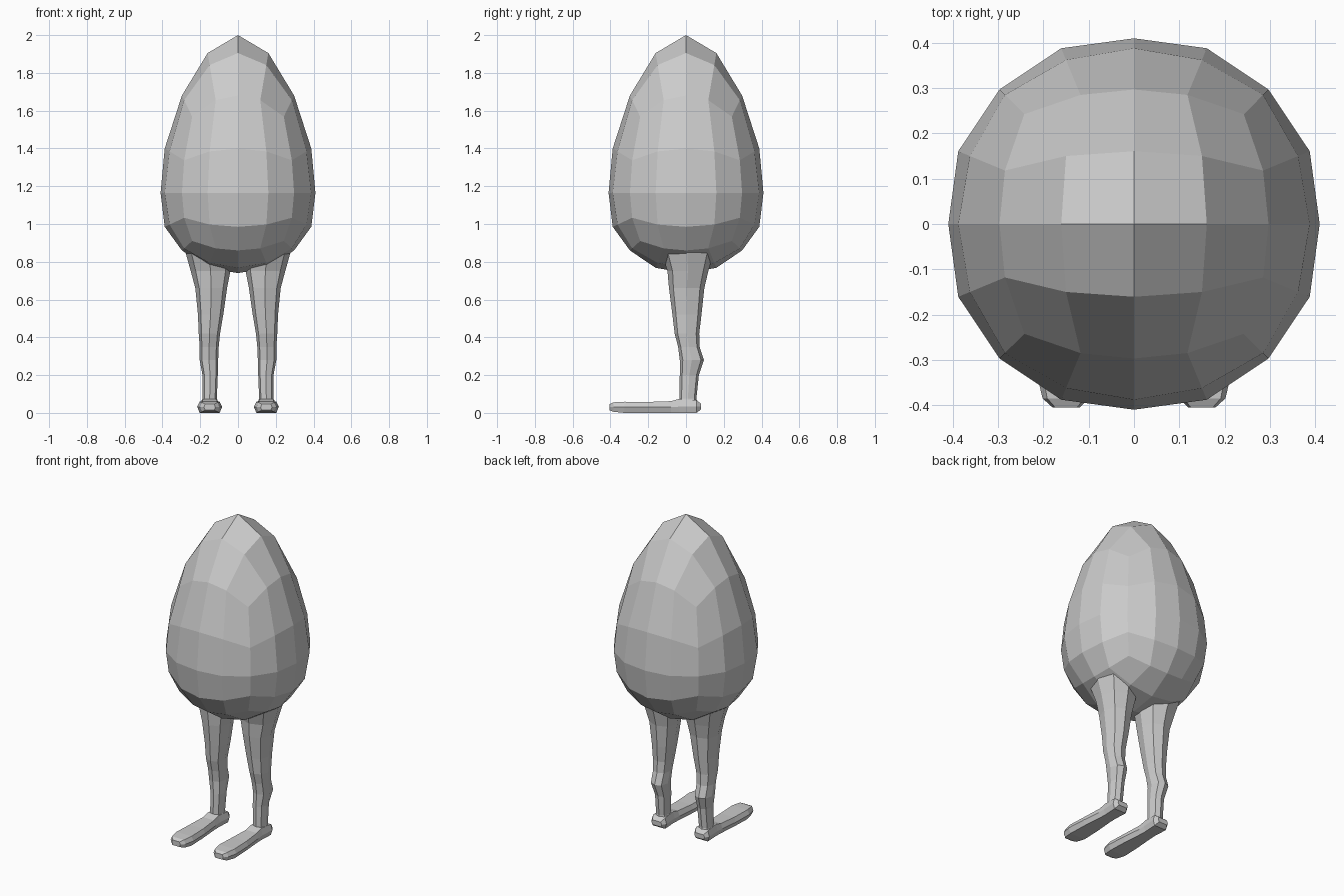
import bpy, bmesh, math
from mathutils import Vector

if "Cube" in bpy.data.objects:
    bpy.data.objects.remove(bpy.data.objects["Cube"])

grey = bpy.data.materials.new("plain grey")
grey.diffuse_color = (0.6, 0.6, 0.6, 1)
grey.use_nodes = True
grey.node_tree.nodes["Principled BSDF"].inputs["Base Color"].default_value = grey.diffuse_color


def finish(bm, name):
    bmesh.ops.recalc_face_normals(bm, faces=bm.faces[:])
    mesh = bpy.data.meshes.new(name)
    bm.to_mesh(mesh)
    bm.free()
    mesh.materials.append(grey)
    obj = bpy.data.objects.new(name, mesh)
    bpy.context.collection.objects.link(obj)
    return obj


def loft(rings, name):
    """Skin a list of equal-length point rings and cap both ends."""
    bm = bmesh.new()
    vs = [[bm.verts.new(p) for p in ring] for ring in rings]
    n = len(vs[0])
    for a, b in zip(vs, vs[1:]):
        for i in range(n):
            j = (i + 1) % n
            bm.faces.new((a[i], a[j], b[j], b[i]))
    bm.faces.new(vs[0])
    bm.faces.new(vs[-1])
    return finish(bm, name)


def remap(t, table):
    for (a, za), (b, zb) in zip(table, table[1:]):
        if t <= b:
            return za + (zb - za) * (t - a) / (b - a)
    return table[-1][1]


# Egg body: a cube rounded into a sphere, then stretched in height
egg_heights = [(-1, 0.74), (-0.924, 0.768), (-0.707, 0.86), (-0.383, 0.985),
               (0, 1.165), (0.383, 1.40), (0.707, 1.68), (0.924, 1.905), (1, 2.0)]
bm = bmesh.new()
bmesh.ops.create_cube(bm, size=2)
bmesh.ops.subdivide_edges(bm, edges=bm.edges[:], cuts=3, use_grid_fill=True)
for v in bm.verts:
    p = Vector([math.tan(c * math.pi / 4) for c in v.co]).normalized()
    r = 0.41 if max(abs(c) for c in p) > 0.99 else 0.42
    v.co = (p.x * r, p.y * r, remap(p.z, egg_heights))
finish(bm, "egg_body")

# Leg sections: height, inner x, outer x, front y, back y
leg_sections = [
    (0.035, 0.105, 0.195, -0.035, 0.065), (0.075, 0.112, 0.188, -0.035, 0.055),
    (0.20, 0.107, 0.188, -0.033, 0.068), (0.28, 0.105, 0.203, -0.033, 0.095),
    (0.35, 0.102, 0.203, -0.042, 0.072), (0.42, 0.095, 0.208, -0.060, 0.070),
    (0.52, 0.078, 0.212, -0.072, 0.082), (0.66, 0.058, 0.226, -0.090, 0.097),
    (0.75, 0.040, 0.250, -0.098, 0.118), (0.875, 0.030, 0.285, -0.140, 0.155),
    (0.93, 0.050, 0.270, -0.120, 0.130)]

# Foot sections: y, half width, bottom z, middle z, top z
foot_sections = [
    (-0.405, 0.030, 0.014, 0.030, 0.046), (-0.385, 0.052, 0.006, 0.032, 0.056),
    (-0.325, 0.066, 0.0, 0.032, 0.059), (-0.20, 0.060, 0.0, 0.030, 0.058),
    (-0.08, 0.048, 0.0, 0.030, 0.062), (-0.035, 0.046, 0.0, 0.033, 0.074),
    (0.055, 0.052, 0.0, 0.033, 0.068), (0.08, 0.036, 0.018, 0.033, 0.048)]


for side, label in ((-1, "left"), (1, "right")):
    # Leg: eight-sided loft with a ridge down the back
    rings = []
    for z, xi, xo, yf, yb in leg_sections:
        cx, hw = (xi + xo) / 2, (xo - xi) / 2
        cy, hd = (yf + yb) / 2, (yb - yf) / 2
        ring = []
        for k in range(8):
            a = k * math.pi / 4
            s = 1.06 if k % 2 else 1.0
            ring.append((side * (cx + s * hw * math.cos(a)),
                         cy + s * hd * math.sin(a), z))
        rings.append(ring)
    loft(rings, label + "_leg")

    # Foot: long flat six-sided loft, widest at the toe
    rings = []
    for y, w, zb, zm, zt in foot_sections:
        outline = [(-w, zm), (-0.8 * w, zb), (0.8 * w, zb),
                   (w, zm), (0.8 * w, zt), (-0.8 * w, zt)]
        rings.append([(side * (0.15 + x), y, z) for x, z in outline])
    loft(rings, label + "_foot")
